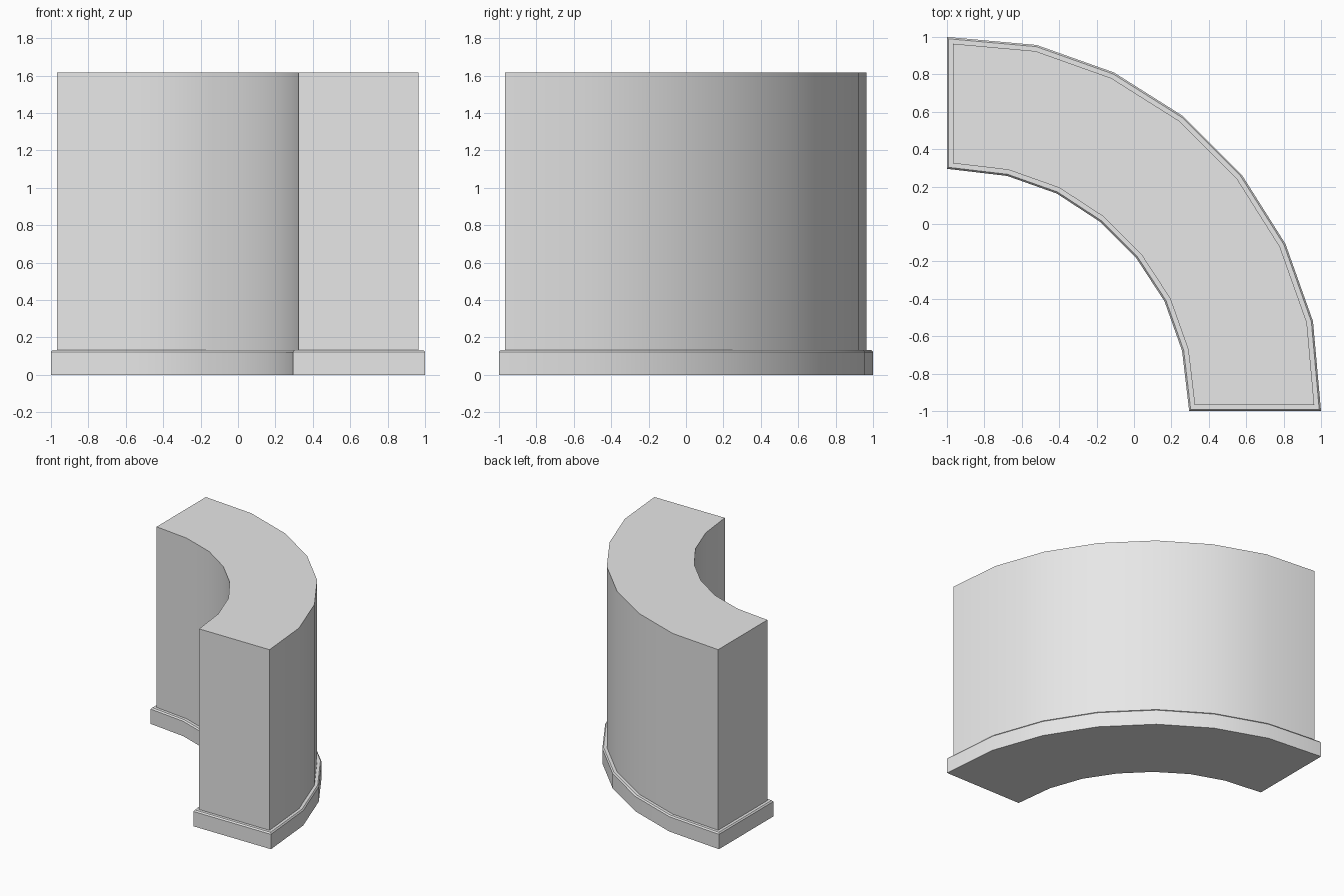
import bpy
import math
from mathutils import Vector

old = bpy.data.objects.get("Cube")
if old:
    bpy.data.objects.remove(old, do_unlink=True)

grey = bpy.data.materials.new("plain grey")
grey.use_nodes = True
grey.diffuse_color = (0.8, 0.8, 0.8, 1)
grey.node_tree.nodes["Principled BSDF"].inputs["Base Color"].default_value = (0.8, 0.8, 0.8, 1)


def mirrored(half):
    """Complete a half arc by reflecting it across the diagonal x = y."""
    return half + [(y, x) for x, y in reversed(half)]


# Plan of the curved block: outer arc, then inner arc back (clockwise)
outer = mirrored([(-1, 1), (-0.52, 0.957), (-0.107, 0.81), (0.262, 0.577)])
inner = mirrored([(-1, 0.295), (-0.678, 0.257), (-0.413, 0.163), (-0.182, 0.012)])
plan = [Vector(p) for p in outer + inner[::-1]]


def inset(points, amount):
    """Move every side of the outline inward by the same amount."""
    result = []
    for i, p in enumerate(points):
        a = (p - points[i - 1]).normalized()
        b = (points[(i + 1) % len(points)] - p).normalized()
        na, nb = Vector((a.y, -a.x)), Vector((b.y, -b.x))
        result.append(p + (na + nb) * amount / (1 + na.dot(nb)))
    return result


def stacked_part(name, levels):
    """Skin a stack of inset outlines, given as (inset, height)."""
    n = len(plan)
    verts = [(p.x, p.y, z) for d, z in levels for p in inset(plan, d)]
    faces = [tuple(range(n)), tuple(reversed(range(len(verts) - n, len(verts))))]
    for k in range(len(levels) - 1):
        for i in range(n):
            j = (i + 1) % n
            faces.append((k * n + i, (k + 1) * n + i, (k + 1) * n + j, k * n + j))
    mesh = bpy.data.meshes.new(name)
    mesh.from_pydata(verts, [], faces)
    mesh.materials.append(grey)
    obj = bpy.data.objects.new(name, mesh)
    bpy.context.collection.objects.link(obj)
    bpy.ops.object.select_all(action="DESELECT")
    obj.select_set(True)
    bpy.context.view_layer.objects.active = obj
    bpy.ops.object.shade_smooth_by_angle(angle=math.radians(30))
    return obj


# Plinth with a small chamfered lip
stacked_part("curved_plinth", [(0, 0), (0, 0.122), (0.009, 0.133)])

# Tall curved wall standing on the plinth
stacked_part("curved_wall", [(0.033, 0.133), (0.033, 1.617)])
